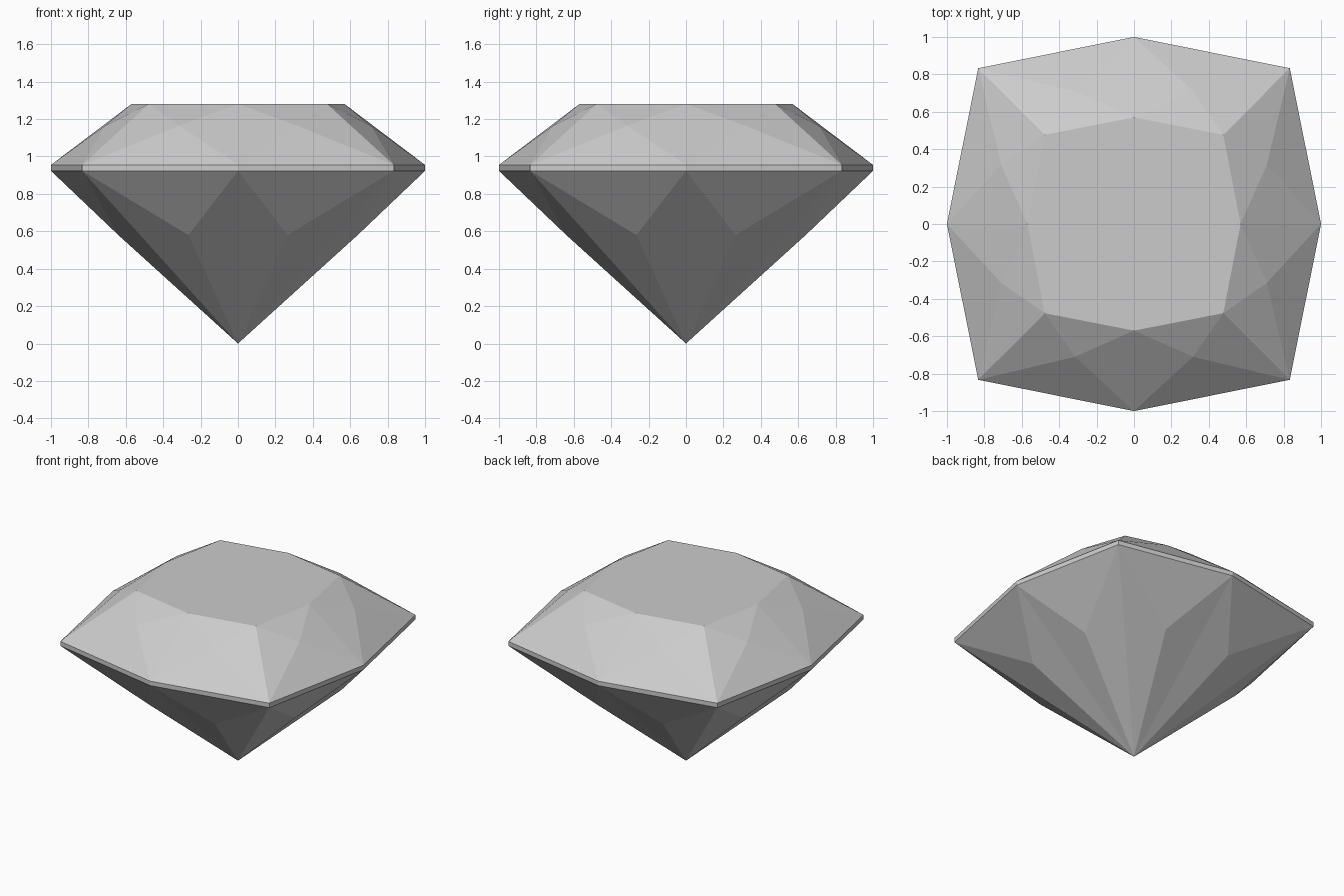
import bpy
import bmesh
from math import sqrt

cube = bpy.data.objects.get("Cube")
if cube:
    bpy.data.objects.remove(cube, do_unlink=True)

# Pale grey stone
stone = bpy.data.materials.new("pale_grey_stone")
stone.use_nodes = True
grey = (0.6, 0.6, 0.6, 1)
stone.diffuse_color = grey
stone.node_tree.nodes["Principled BSDF"].inputs["Base Color"].default_value = grey

bm = bmesh.new()


def cushion_ring(side, corner, z):
    """Eight points: side middles at distance side, corners at (corner, corner)."""
    quarter = [(side, 0), (corner, corner)]
    points = []
    for turn in range(4):
        points += quarter
        quarter = [(-y, x) for x, y in quarter]
    return [bm.verts.new((x, y, z)) for x, y in points]


def between_ring(far, near, z):
    """Eight points lying between the side middles and the corners."""
    quarter = [(far, near), (near, far)]
    points = []
    for turn in range(4):
        points += quarter
        quarter = [(-y, x) for x, y in quarter]
    return [bm.verts.new((x, y, z)) for x, y in points]


table = cushion_ring(0.57, 0.477, 1.28)
crown = between_ring(0.71, 0.315, 1.165)
girdle_top = cushion_ring(1, 0.833, 0.955)
girdle_low = cushion_ring(1, 0.833, 0.923)
pavilion = between_ring(0.64, 0.265, 0.58)
culet = bm.verts.new((0, 0, 0))

# Facets, one eighth of the stone at a time
bm.faces.new(table)
for i in range(8):
    j = (i + 1) % 8
    bm.faces.new((table[i], crown[i], table[j]))
    bm.faces.new((table[i], girdle_top[i], crown[i]))
    bm.faces.new((table[j], crown[i], girdle_top[j]))
    bm.faces.new((crown[i], girdle_top[i], girdle_top[j]))
    bm.faces.new((girdle_top[i], girdle_low[i], girdle_low[j], girdle_top[j]))
    bm.faces.new((girdle_low[i], pavilion[i], girdle_low[j]))
    bm.faces.new((girdle_low[i], culet, pavilion[i]))
    bm.faces.new((pavilion[i], culet, girdle_low[j]))
bmesh.ops.recalc_face_normals(bm, faces=bm.faces)

mesh = bpy.data.meshes.new("cut_gem")
bm.to_mesh(mesh)
bm.free()
mesh.materials.append(stone)
gem = bpy.data.objects.new("cut_gem", mesh)
bpy.context.collection.objects.link(gem)
